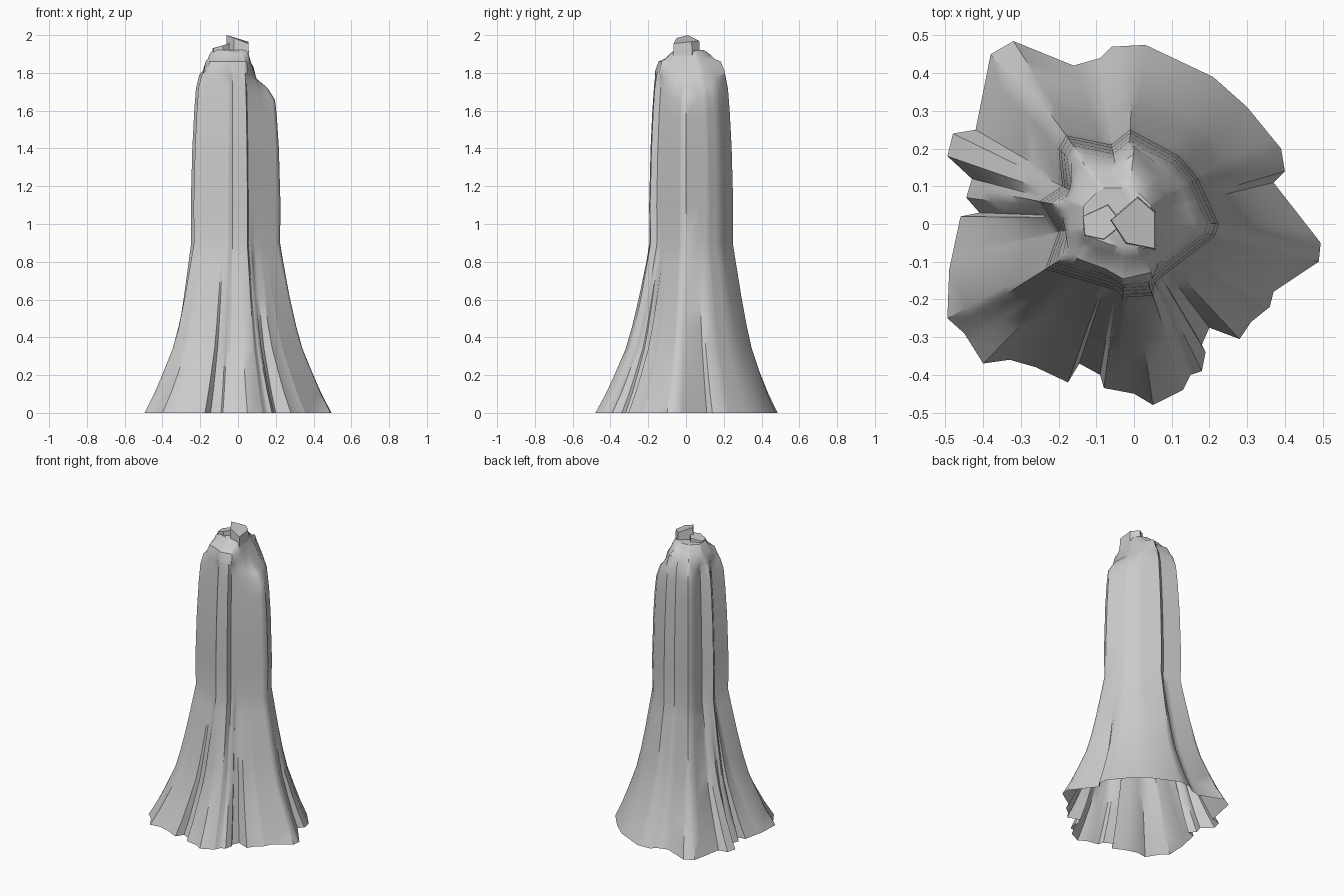
import bpy, bmesh, math
from mathutils import Vector

if "Cube" in bpy.data.objects:
    bpy.data.objects.remove(bpy.data.objects["Cube"])

CX, CY = -0.02, 0.015   # trunk axis used for radial sampling

# Ragged root outline on the ground
ROOT = [(.495, -.05), (.37, .11), (.40, .14), (.39, .20), (.30, .31), (.21, .39), (.03, .475),
        (-.06, .47), (-.09, .44), (-.16, .42), (-.32, .485), (-.38, .45), (-.42, .25),
        (-.48, .24), (-.495, .18), (-.43, .12), (-.445, .07), (-.41, .03), (-.46, .02),
        (-.49, -.12), (-.495, -.25), (-.45, -.29), (-.40, -.37), (-.33, -.36), (-.26, -.38),
        (-.175, -.42), (-.145, -.37), (-.09, -.40), (-.08, -.435), (0, -.45), (.05, -.48),
        (.13, -.44), (.15, -.40), (.18, -.39), (.19, -.34), (.18, -.32), (.20, -.275),
        (.28, -.305), (.31, -.26), (.36, -.22), (.37, -.18), (.49, -.10)]
# Shaft outline, with the step at the front crease and the notch on the left
SHAFT = [(.225, 0), (.215, -.03), (.055, -.155), (.05, -.19), (-.03, -.195), (-.05, -.175),
         (-.235, -.12), (-.20, -.02), (-.25, .06), (-.19, .10), (-.20, .20), (-.18, .235),
         (-.06, .21), (-.01, .25), (.12, .18), (.17, .12)]
# Broken crown outline
CROWN = [(.09, .08), (.05, .13), (0, .20), (-.05, .16), (-.14, .17), (-.18, .06),
         (-.18, -.02), (-.16, -.10), (-.08, -.13), (-.03, -.16), (.05, -.14), (.08, -.05)]
TIP = [(.05, .05), (0, .10), (-.09, .10), (-.14, .05), (-.14, -.03), (-.06, -.06), (.055, -.07)]


def radius(poly, a):
    """Distance from the axis to the outline in direction a."""
    dx, dy = math.cos(a), math.sin(a)
    best = 0
    for i, (x, y) in enumerate(poly):
        px, py = poly[i - 1][0] - CX, poly[i - 1][1] - CY
        ex, ey = x - CX - px, y - CY - py
        den = dx * ey - dy * ex
        if abs(den) < 1e-9:
            continue
        t, s = (px * ey - py * ex) / den, (px * dy - py * dx) / den
        if t > 0 and -1e-5 <= s <= 1 + 1e-5:
            best = max(best, t)
    return best


def finish(bm, name, angle):
    bmesh.ops.recalc_face_normals(bm, faces=bm.faces)
    me = bpy.data.meshes.new(name)
    bm.to_mesh(me)
    bm.free()
    ob = bpy.data.objects.new(name, me)
    bpy.context.collection.objects.link(ob)
    bpy.ops.object.select_all(action='DESELECT')
    ob.select_set(True)
    bpy.context.view_layer.objects.active = ob
    bpy.ops.object.shade_smooth_by_angle(angle=math.radians(angle))
    return ob


# Sampling directions pass through every corner of the outlines
raw = sorted(math.atan2(y - CY, x - CX) for x, y in ROOT + SHAFT + CROWN)
angles = [a for i, a in enumerate(raw) if i == 0 or a - raw[i - 1] > 0.004]

# Rings: height, lower outline, upper outline, blend, scale
RINGS = [(0, ROOT, SHAFT, 0, 1), (.10, ROOT, SHAFT, .19, 1), (.20, ROOT, SHAFT, .35, 1),
         (.34, ROOT, SHAFT, .56, 1), (.46, ROOT, SHAFT, .68, 1), (.62, ROOT, SHAFT, .81, 1),
         (.80, ROOT, SHAFT, .94, 1), (.90, ROOT, SHAFT, 1, .99), (1.10, ROOT, SHAFT, 1, 1),
         (1.40, ROOT, SHAFT, 1, .965), (1.60, SHAFT, CROWN, 0, .92), (1.72, SHAFT, CROWN, 0, .88),
         (1.79, SHAFT, CROWN, .35, .9), (1.81, SHAFT, CROWN, .9, 1), (1.86, CROWN, TIP, .1, .97),
         (1.875, CROWN, TIP, .5, 1), (1.90, CROWN, TIP, .75, 1), (1.92, CROWN, TIP, 1, .95)]

# Trunk: open at the bottom, flaring into roots
bm = bmesh.new()
prev = None
for z, lo, hi, t, k in RINGS:
    ring = []
    for a in angles:
        r = k * (radius(lo, a) * (1 - t) + radius(hi, a) * t)
        x, y = CX + r * math.cos(a), CY + r * math.sin(a)
        # Lower shoulder on the right side
        drop = max(0, min(1, (x - .04) / .1)) * max(0, min(1, (z - 1.5) / .25)) * .07
        ring.append(bm.verts.new((x, y, z - drop)))
    if prev:
        for i in range(len(ring)):
            bm.faces.new((prev[i - 1], prev[i], ring[i], ring[i - 1]))
    prev = ring
bm.faces.new(prev)
finish(bm, "trunk", 40)


def chunk(name, poly, z0, top):
    """Splintered block with an uneven top."""
    bm = bmesh.new()
    c = sum((Vector(p) for p in poly), Vector((0, 0))) / len(poly)
    lo = [bm.verts.new((c.x + (x - c.x) * 1.08, c.y + (y - c.y) * 1.08, z0)) for x, y in poly]
    hi = [bm.verts.new((x, y, z)) for (x, y), z in zip(poly, top)]
    for i in range(len(poly)):
        bm.faces.new((lo[i - 1], lo[i], hi[i], hi[i - 1]))
    bm.faces.new(hi)
    finish(bm, name, 30)


# Splinters on the broken top
chunk("tall_splinter", [(.01, .07), (.055, .03), (.055, -.065), (-.02, -.05), (-.06, .01)],
      1.87, [1.97, 1.965, 1.955, 1.985, 2.0])
chunk("short_splinter", [(-.07, .05), (-.135, .02), (-.13, -.03), (-.08, -.04), (-.03, 0)],
      1.87, [1.945, 1.93, 1.93, 1.945, 1.96])
